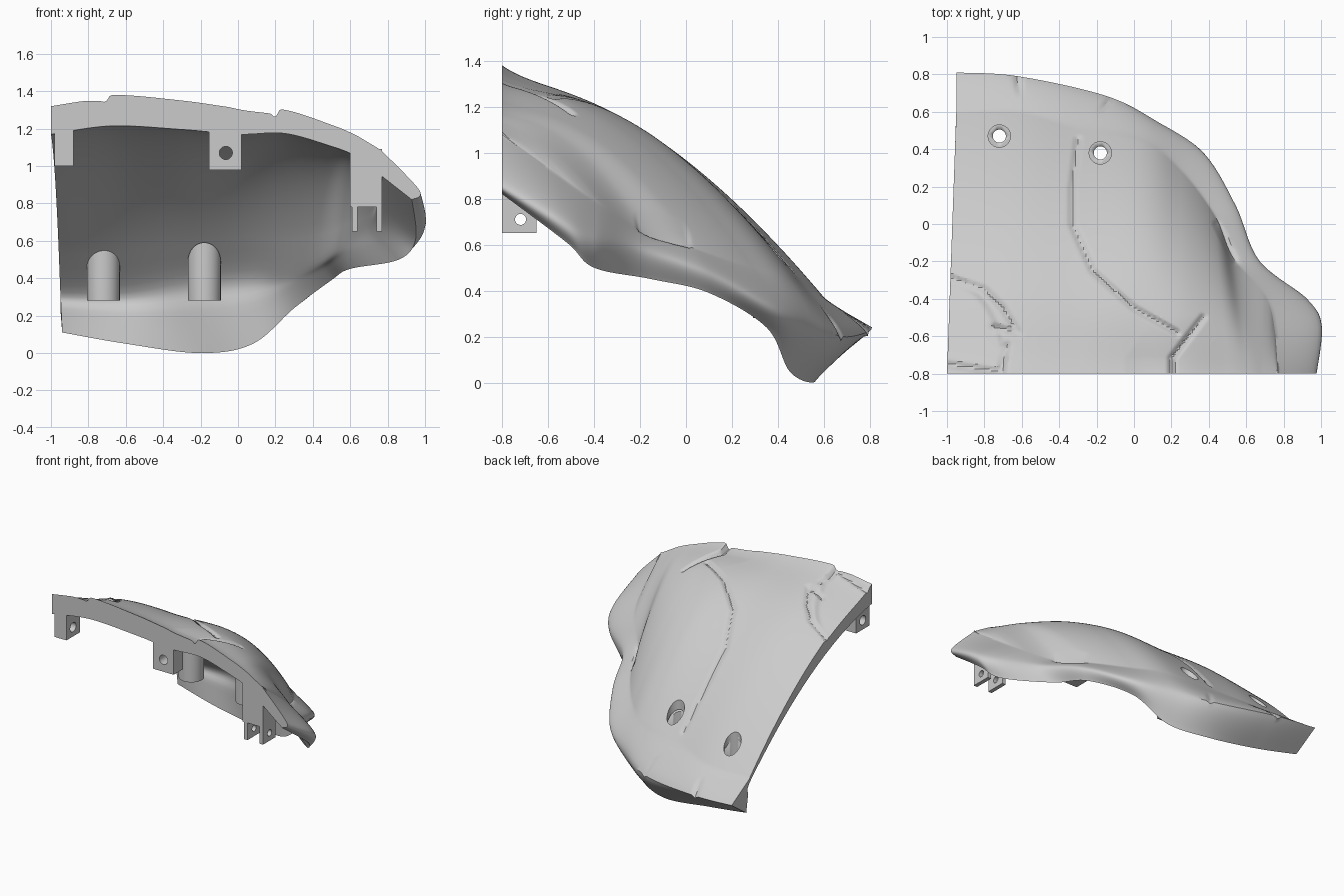
import bpy, bmesh, math
from mathutils import Vector, Matrix

cube = bpy.data.objects.get("Cube")
if cube:
    bpy.data.objects.remove(cube, do_unlink=True)

grey = bpy.data.materials.new("plain grey")
grey.use_nodes = True
grey.diffuse_color = (0.6, 0.6, 0.6, 1)
grey.node_tree.nodes["Principled BSDF"].inputs["Base Color"].default_value = (0.6, 0.6, 0.6, 1)

FRONT = -0.8
STEPS, SLOPE_STEPS, RIM_STEPS = 220, 110, 18


def finish(name, bm, smooth_angle=None):
    """Turn a bmesh into a named grey object."""
    bmesh.ops.recalc_face_normals(bm, faces=bm.faces)
    mesh = bpy.data.meshes.new(name)
    bm.to_mesh(mesh)
    bm.free()
    mesh.materials.append(grey)
    obj = bpy.data.objects.new(name, mesh)
    bpy.context.collection.objects.link(obj)
    if smooth_angle:
        activate(obj)
        bpy.ops.object.shade_smooth_by_angle(angle=math.radians(smooth_angle))
    return obj


def activate(obj):
    bpy.ops.object.select_all(action='DESELECT')
    bpy.context.view_layer.objects.active = obj
    obj.select_set(True)


def box(name, low, high, back_top=None):
    """Box between two corners; its back top edge may be lower."""
    bm = bmesh.new()
    bmesh.ops.create_cube(bm, size=1)
    for v in bm.verts:
        back, top = v.co.y > 0, v.co.z > 0
        v.co = [high[i] if v.co[i] > 0 else low[i] for i in range(3)]
        if back and top and back_top:
            v.co.z = back_top
    return finish(name, bm)


def cylinder(name, centre, radius, length, axis='Z'):
    bm = bmesh.new()
    turn = Matrix() if axis == 'Z' else Matrix.Rotation(math.pi / 2, 4, 'Y' if axis == 'X' else 'X')
    bmesh.ops.create_cone(bm, cap_ends=True, segments=32, radius1=radius, radius2=radius,
                          depth=length, matrix=Matrix.Translation(centre) @ turn)
    return finish(name, bm, 40)


def cut(cutter, *targets):
    """Subtract a cutter from each target, then drop the cutter."""
    cutter.hide_render = True
    for obj in targets:
        mod = obj.modifiers.new("hole", 'BOOLEAN')
        mod.operation, mod.solver, mod.object = 'DIFFERENCE', 'EXACT', cutter
        activate(obj)
        bpy.ops.object.modifier_apply(modifier=mod.name)
    bpy.data.objects.remove(cutter, do_unlink=True)


def spline(points, s):
    """Smooth curve through points, s from 0 to 1."""
    f = s * (len(points) - 1)
    i = min(int(f), len(points) - 2)
    t = f - i
    p = [Vector(points[max(0, min(len(points) - 1, i + k))]) for k in (-1, 0, 1, 2)]
    return p[1] + (p[2] - p[0]) * (t / 2) + (p[0] * 2 - p[1] * 5 + p[2] * 4 - p[3]) * (t * t / 2) \
        + (p[1] * 3 - p[0] - p[2] * 3 + p[3]) * (t ** 3 / 2)


def straight(points, s):
    f = s * (len(points) - 1)
    i = min(int(f), len(points) - 2)
    return Vector(points[i]).lerp(Vector(points[i + 1]), f - i)


# Guide curves of the shell: front edge (x, z, bulge), crease, outer rim, lower rim
front_edge = [(-1, 1.34, .14), (-.68, 1.38, .17), (-.3, 1.35, .18), (0, 1.31, .21), (.25, 1.3, .19),
              (.5, 1.22, .15), (.62, 1.17, .11), (.69, 1.13, .05), (.74, 1.1, .02), (.77, 1.08, 0)]
crease = [(-.95, .6, .36), (-.6, .6, .37), (-.3, .51, .43), (.05, .44, .47), (.25, .29, .5),
          (.43, .05, .58), (.53, -.18, .66), (.7, -.38, .78), (.75, -.55, .9), (.77, FRONT, 1.08)]
outer_rim = [(-.95, .81, .24), (-.62, .79, .22), (-.15, .685, .2), (.12, .55, .25), (.37, .38, .33),
             (.54, .1, .48), (.67, -.2, .58), (.92, -.4, .63), (.995, -.55, .72), (.97, FRONT, .87)]
lower_rim = [(-.94, .62, .11), (-.6, .58, .05), (-.2, .55, 0), (.08, .45, .05), (.3, .35, .24),
             (.5, .1, .39), (.6, -.15, .45), (.86, -.4, .5), (.95, -.52, .61), (.93, FRONT, .82)]

# Cracks and plate seams on the outside, seen in plan
seams = [[(-.3, .45), (-.33, .2), (-.33, 0), (-.22, -.25), (0, -.45), (.23, -.58)],
         [(.2, FRONT), (.2, -.72), (.37, -.5)],
         [(-1, -.28), (-.8, -.35), (-.7, -.45), (-.62, -.58), (-.75, -.55)],
         [(-.68, -.65), (-.71, FRONT)], [(-1, -.75), (-.72, -.79)],
         [(.44, 0), (.54, -.2)], [(-.63, .8), (-.61, .72)], [(-.1, .7), (-.16, .62)]]
segments = [(Vector(a), Vector(b) - Vector(a)) for line in seams for a, b in zip(line, line[1:])]


def seam_distance(p):
    return min((p - a - d * max(0, min(1, (p - a).dot(d) / d.length_squared))).length
               for a, d in segments)


def soft(value):
    """Ease from 0 to 1."""
    value = max(0, min(1, value))
    return value * value * (3 - 2 * value)


def relief(co):
    """Grooves along seams, a broken corner and an overlapping plate edge."""
    p = Vector((co.x, co.y))
    drop = -0.018 * soft(1 - seam_distance(p) / 0.028)
    corner = math.hypot((p.x + 1) / 0.31, (p.y - FRONT) / 0.5)
    drop -= 0.02 * soft((1.05 - corner) / 0.12)
    along = (p.y - FRONT) / 0.3
    beside = p.x - 0.2 - max(0, along - 0.27) * 0.22
    if along < 1 and -0.25 < beside < 0.03:
        drop -= 0.03 * (1 - along) * (1 + beside / 0.25) * soft((0.03 - beside) / 0.04)
    return drop


def shell_section(s):
    """Closed section running over the top, round the rim and back underneath."""
    x, z, bulge = spline(front_edge, s)
    c, o, b = (spline(g, s) for g in (crease, outer_rim, lower_rim))
    f = Vector((x, FRONT, z))
    under_f = f - Vector((0, 0, 0.17 - 0.4 * s * s * (1 - s)))
    under_c = c - Vector((0, 0, 0.035 + 0.1 * s))

    def slope(a, e, t, dip):
        hump = 4 * t * (1 - t) - dip * t * math.exp(-t / 0.12)
        return a.lerp(e, t) + Vector((0, 0, bulge * hump))

    top = [slope(f, c, i / SLOPE_STEPS, 4.5 * (1 - s)) for i in range(SLOPE_STEPS)]
    for i in range(RIM_STEPS + 1):
        t = i / RIM_STEPS
        top.append(straight((c, o, b), t).lerp(spline((c, o, b), t), min(1, s * 3)))
    for p in top[:-RIM_STEPS // 2]:
        p.z += relief(p)
    inside = (b, b.lerp(under_c, 0.6), under_c, slope(under_f, under_c, 0.85, 0))
    under = [spline(inside, i / 15) for i in range(1, 15)]
    under += [slope(under_f, under_c, 0.85 * (1 - i / 24), 0) for i in range(25)]
    return top + under


# Armour shell
bm = bmesh.new()
rings = [[bm.verts.new(p) for p in shell_section(i / STEPS)] for i in range(STEPS + 1)]
for a, b in zip(rings, rings[1:]):
    for k in range(len(a)):
        n = (k + 1) % len(a)
        bm.faces.new((a[k], a[n], b[n], b[k]))
bm.faces.new(rings[0])
bm.faces.new(rings[-1])
bmesh.ops.remove_doubles(bm, verts=bm.verts, dist=0.0005)
bmesh.ops.triangulate(bm, faces=[f for f in bm.faces if len(f.verts) > 4])
shell = finish("shell", bm)

# Screw bosses: sloped tops sit inside the shell, with a wide bore over a drill hole
for side, x, y, top in (("outer", -.72, .47, .48), ("inner", -.18, .38, .49)):
    boss = cylinder(side + "_boss", (x, y, .34), .088, .12)
    for v in boss.data.vertices:
        v.co.z = top - 1.15 * (v.co.y - y) if v.co.z > .34 else .28
    cut(cylinder("bore", (x, y, .82), .06, 1), shell, boss)
    cut(cylinder("drill", (x, y, .5), .035, .8), shell, boss)
activate(shell)
bpy.ops.object.shade_smooth_by_angle(angle=math.radians(32))

# Mounting brackets behind the front edge
end_bracket = box("end_bracket", (-.98, FRONT, 1), (-.88, -.64, 1.25), 1.14)
cut(cylinder("pin", (-.93, -.72, 1.07), .035, .3, 'X'), end_bracket)
middle_bracket = box("middle_bracket", (-.155, FRONT, .98), (.02, -.69, 1.23), 1.17)
cut(cylinder("pin", (-.065, -.75, 1.07), .035, .4, 'Y'), middle_bracket)
box("fork_block", (.6, FRONT, .78), (.77, -.65, 1.09), .95)
for side, x in (("outer", .74), ("inner", .61)):
    prong = box(side + "_fork_prong", (x, FRONT, .65), (x + .03, -.65, .8))
    cut(cylinder("pin", (x, -.72, .71), .024, .2, 'X'), prong)
